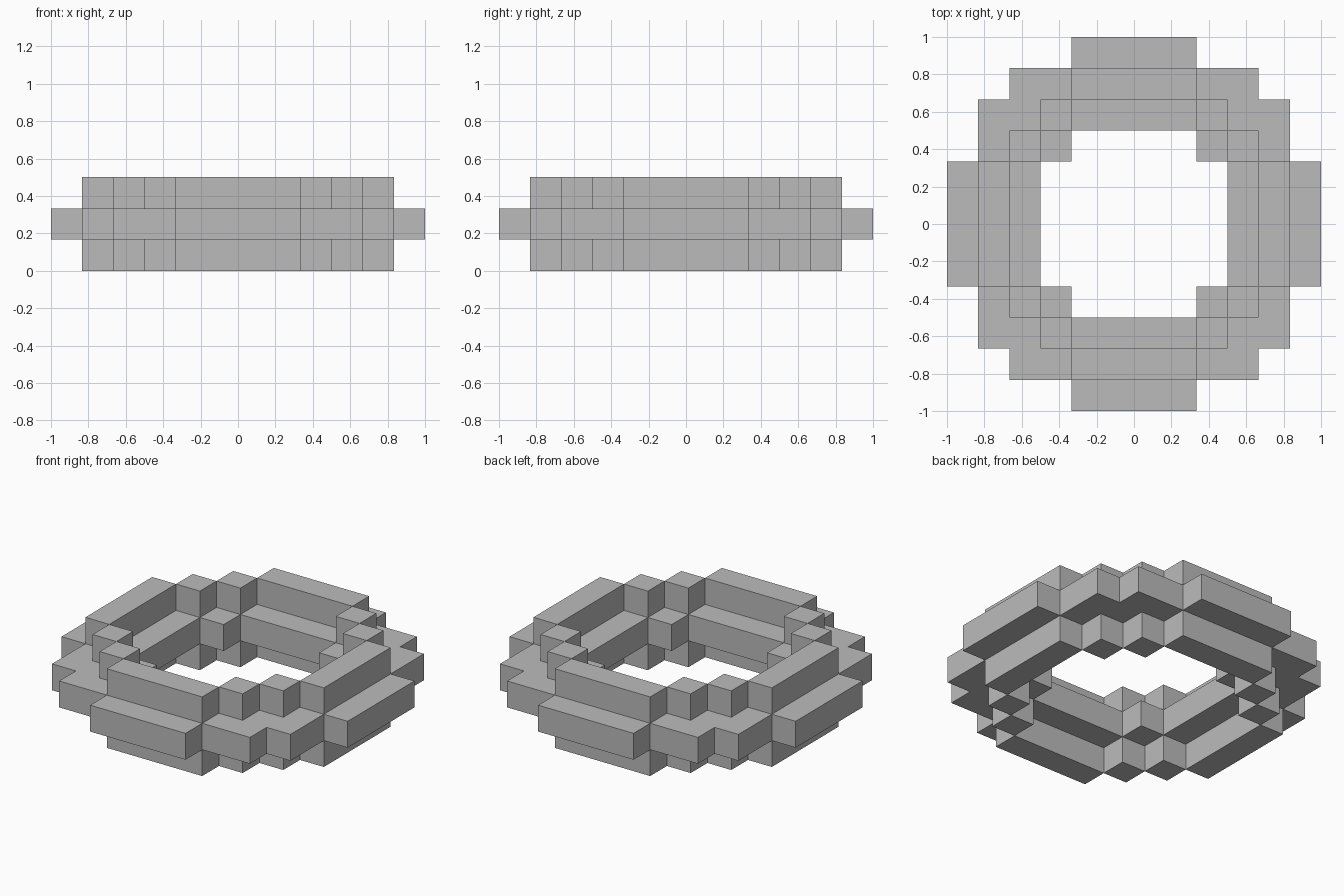
import bpy
import bmesh
from mathutils import Vector

cube = bpy.data.objects.get("Cube")
if cube:
    bpy.data.objects.remove(cube, do_unlink=True)

CELL = 1 / 6

grey = bpy.data.materials.new("plain grey")
grey.use_nodes = True
colour = (0.5, 0.5, 0.5, 1)
grey.diffuse_color = colour
grey.node_tree.nodes["Principled BSDF"].inputs["Base Color"].default_value = colour

# One quarter of each layer: for every row outward from the centre, the span of filled cells
WIDE = [(3, 6), (3, 6), (2, 5), (0, 5), (0, 4), (0, 2)]
NARROW = [(4, 5), (4, 5), (3, 4), (2, 3), (0, 2)]


def ring_cells(spans, level):
    """Mirror a quarter into a full ring of cells."""
    cells = set()
    for row, (start, end) in enumerate(spans):
        for col in range(start, end):
            for x in (col, -1 - col):
                for y in (row, -1 - row):
                    cells.add((x, y, level))
    return cells


layers = {
    "lower_ring": ring_cells(NARROW, 0),
    "middle_ring": ring_cells(WIDE, 1),
    "upper_ring": ring_cells(NARROW, 2),
}
solid = set().union(*layers.values())


def add_layer(name, cells):
    """Build the outer skin of a layer, leaving out faces between touching cells."""
    bm = bmesh.new()
    for cell in sorted(cells):
        centre = Vector(cell) + Vector((0.5, 0.5, 0.5))
        for axis in range(3):
            for side in (-1, 1):
                normal = Vector((0, 0, 0))
                normal[axis] = side
                if tuple(int(a + b) for a, b in zip(cell, normal)) in solid:
                    continue
                u = Vector((0, 0, 0))
                u[(axis + 1) % 3] = 0.5
                v = normal.cross(u)
                middle = centre + normal / 2
                corners = (middle - u - v, middle + u - v, middle + u + v, middle - u + v)
                bm.faces.new([bm.verts.new(c * CELL) for c in corners])
    bmesh.ops.remove_doubles(bm, verts=bm.verts[:], dist=CELL / 100)
    mesh = bpy.data.meshes.new(name)
    bm.to_mesh(mesh)
    bm.free()
    mesh.materials.append(grey)
    obj = bpy.data.objects.new(name, mesh)
    bpy.context.collection.objects.link(obj)


for name, cells in layers.items():
    add_layer(name, cells)
